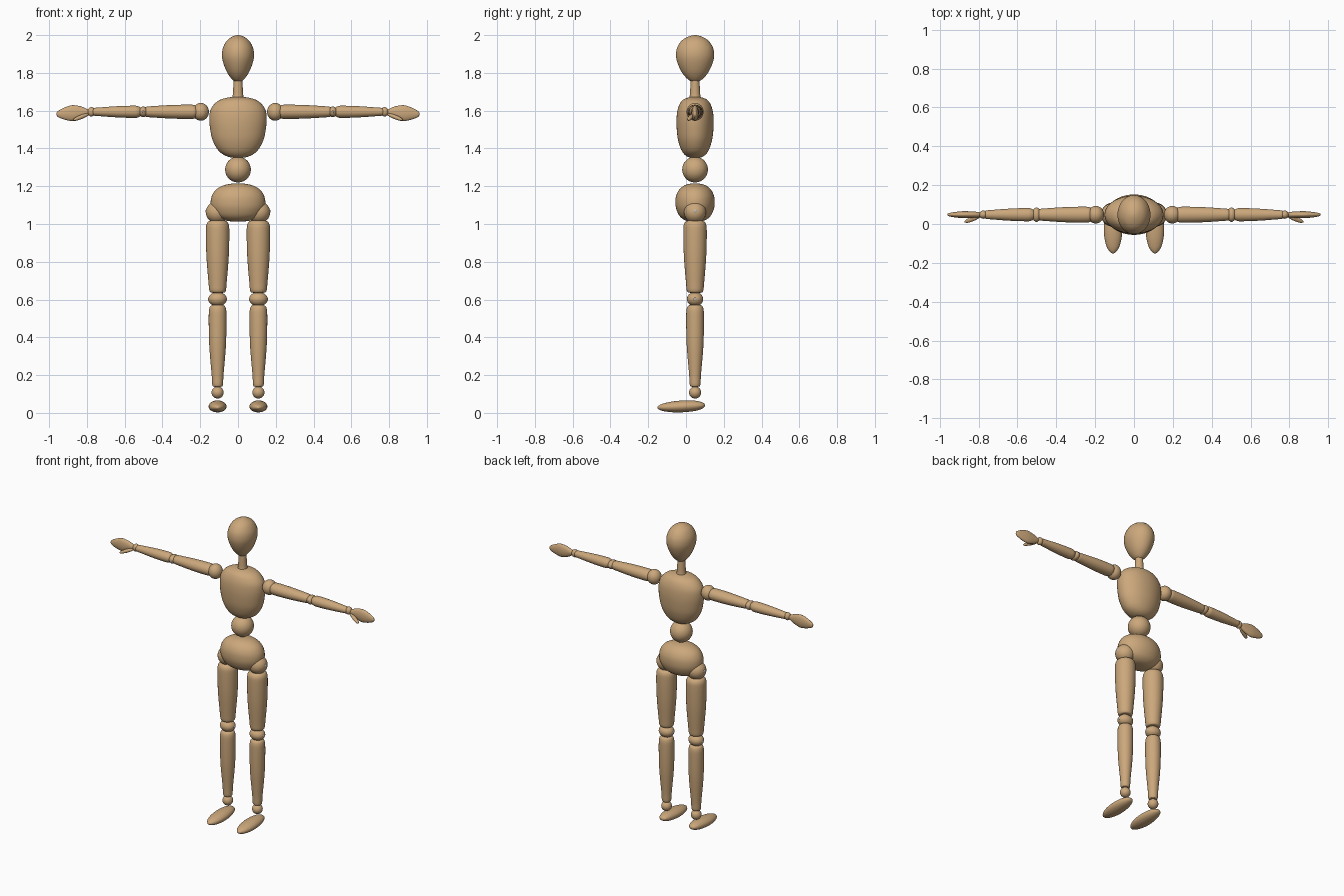
import bpy, bmesh, math
from mathutils import Vector

cube = bpy.data.objects.get("Cube")
if cube:
    bpy.data.objects.remove(cube, do_unlink=True)


def material(name, rgb):
    m = bpy.data.materials.new(name)
    m.use_nodes = True
    m.diffuse_color = (*rgb, 1)
    bsdf = next(n for n in m.node_tree.nodes if n.type == 'BSDF_PRINCIPLED')
    bsdf.inputs["Base Color"].default_value = (*rgb, 1)
    return m


WOOD = material("light wood", (0.60, 0.39, 0.20))
STEEL = material("steel", (0.50, 0.50, 0.52))
CY = 0.048      # depth of the body axis
SEGMENTS = 40
made = []


def smooth_profile(pts, steps=6):
    """Catmull-Rom through (height, u radius, v radius), round at closed poles."""
    p = [Vector(q) for q in pts]
    flip = lambda q: Vector((q.x, -q.y, -q.z))
    p = [flip(p[1])] + p + [flip(p[-2])]
    out = []
    for a, b, c, d in zip(p, p[1:], p[2:], p[3:]):
        for i in range(steps):
            t = i / steps
            out.append(0.5 * (2 * b + (c - a) * t + (2 * a - 5 * b + 4 * c - d) * t * t
                              + (3 * b - a - 3 * c + d) * t ** 3))
    return out + [p[-2]]


def turned(name, profile, origin=(0, CY, 0), axis=(0, 0, 1), u=(1, 0, 0), side=1, mat=WOOD):
    """Turned part with an oval section, along any axis, mirrored for side -1."""
    origin, axis, u = Vector(origin), Vector(axis).normalized(), Vector(u)
    u = (u - axis * u.dot(axis)).normalized()
    v = axis.cross(u)
    bm = bmesh.new()

    def vert(co):
        return bm.verts.new((co.x * side, co.y, co.z))

    prof = smooth_profile(profile)
    low = vert(origin + axis * prof[0].x)
    high = vert(origin + axis * prof[-1].x)
    rings = []
    for h, ru, rv in prof[1:-1]:
        ring = []
        for k in range(SEGMENTS):
            a = math.tau * k / SEGMENTS
            ring.append(vert(origin + axis * h + u * ru * math.cos(a) + v * rv * math.sin(a)))
        rings.append(ring)
    for k in range(SEGMENTS):
        n = (k + 1) % SEGMENTS
        bm.faces.new((low, rings[0][n], rings[0][k]))
        bm.faces.new((high, rings[-1][k], rings[-1][n]))
        for a, b in zip(rings, rings[1:]):
            bm.faces.new((a[k], a[n], b[n], b[k]))
    bmesh.ops.recalc_face_normals(bm, faces=bm.faces)
    me = bpy.data.meshes.new(name)
    bm.to_mesh(me)
    bm.free()
    me.materials.append(mat)
    ob = bpy.data.objects.new(name, me)
    bpy.context.collection.objects.link(ob)
    made.append(ob)


def ball(name, centre, radii, side=1, mat=WOOD):
    rx, ry, rz = radii
    angles = [math.pi * i / 8 for i in range(9)]
    prof = [(-rz * math.cos(a), rx * math.sin(a), ry * math.sin(a)) for a in angles]
    turned(name, prof, centre, side=side, mat=mat)


def limb(name, length, r0, r1, belly, origin, axis, u, side, flat=1.0):
    """Tapered rod with rounded ends."""
    prof = [(0, 0), (0.002, r0 * 0.6), (0.018, r0 * 0.92), (length * 0.16, r0),
            (length * 0.5, belly), (length * 0.85, r1 * 1.05), (length - 0.010, r1 * 0.93),
            (length - 0.001, r1 * 0.6), (length, 0)]
    turned(name, [(h, r, r * flat) for h, r in prof], origin, axis, u, side)


# Head, neck, trunk
turned("head", [(1.75, 0, 0), (1.763, 0.028, 0.034), (1.80, 0.056, 0.068), (1.85, 0.077, 0.092),
                (1.895, 0.085, 0.101), (1.94, 0.077, 0.092), (1.98, 0.049, 0.059), (2.0, 0, 0)])
turned("neck", [(1.64, 0, 0), (1.645, 0.03, 0.03), (1.69, 0.027, 0.027),
                (1.76, 0.023, 0.023), (1.79, 0.02, 0.02), (1.80, 0, 0)])
turned("chest", [(1.35, 0, 0), (1.356, 0.052, 0.040), (1.385, 0.100, 0.069), (1.44, 0.133, 0.089),
                 (1.50, 0.147, 0.097), (1.56, 0.152, 0.098), (1.61, 0.143, 0.091),
                 (1.65, 0.108, 0.072), (1.668, 0.06, 0.042), (1.674, 0, 0)])
ball("waist_ball", (0, CY, 1.288), (0.068, 0.068, 0.068))
turned("pelvis", [(1.013, 0, 0), (1.018, 0.065, 0.048), (1.040, 0.115, 0.080), (1.075, 0.138, 0.098),
                  (1.11, 0.145, 0.104), (1.15, 0.138, 0.100), (1.185, 0.113, 0.081),
                  (1.208, 0.065, 0.048), (1.215, 0, 0)])

for side, tag in ((1, "left_"), (-1, "right_")):
    # Leg
    X = 0.108
    down, right = (0, 0, -1), (1, 0, 0)
    ball(tag + "hip_ball", (0.110, CY, 1.062), (0.060, 0.058, 0.058), side)
    limb(tag + "thigh", 0.385, 0.062, 0.046, 0.059, (X, CY, 1.02), down, right, side)
    ball(tag + "knee_joint", (X, CY, 0.602), (0.049, 0.043, 0.038), side)
    limb(tag + "shin", 0.435, 0.047, 0.030, 0.044, (X, CY, 0.573), down, right, side)
    ball(tag + "ankle_ball", (X, CY, 0.108), (0.032, 0.032, 0.032), side)
    turned(tag + "foot", [(-0.126, 0, 0), (-0.117, 0.022, 0.014), (-0.08, 0.038, 0.026),
                          (-0.02, 0.047, 0.031), (0.04, 0.045, 0.029), (0.09, 0.033, 0.021),
                          (0.117, 0.016, 0.011), (0.126, 0, 0)],
           (X, -0.026, 0.034), (0, -1, -0.05), right, side)

    # Arm
    Z = 1.594
    out, back = (1, 0, 0), (0, 1, 0)
    ball(tag + "shoulder_ball", (0.197, CY, Z), (0.043, 0.045, 0.047), side)
    limb(tag + "upper_arm", 0.285, 0.041, 0.031, 0.039, (0.21, CY, Z), out, back, side, 0.92)
    ball(tag + "elbow_joint", (0.502, CY, Z), (0.024, 0.036, 0.028), side)
    limb(tag + "forearm", 0.26, 0.034, 0.023, 0.031, (0.512, CY, Z), out, back, side, 0.95)
    ball(tag + "wrist_ball", (0.776, CY, Z), (0.021, 0.021, 0.025), side)
    turned(tag + "hand", [(0, 0, 0), (0.006, 0.012, 0.014), (0.04, 0.016, 0.032),
                          (0.085, 0.018, 0.042), (0.125, 0.015, 0.034), (0.158, 0.010, 0.020),
                          (0.170, 0.006, 0.011), (0.173, 0, 0)],
           (0.788, CY, Z - 0.001), (1, 0, -0.07), back, side)
    turned(tag + "thumb", [(0, 0, 0), (0.006, 0.008, 0.007), (0.04, 0.012, 0.011),
                           (0.075, 0.010, 0.009), (0.088, 0.005, 0.005), (0.092, 0, 0)],
           (0.792, 0.042, 1.582), (0.075, -0.03, -0.03), back, side)

    # Joint pins
    ball(tag + "hip_pin", (0.166, CY, 1.068), (0.006, 0.010, 0.010), side, STEEL)
    for end in (-1, 1):
        ball(tag + "knee_pin", (X + end * 0.047, CY, 0.602), (0.004, 0.008, 0.008), side, STEEL)
        ball(tag + "elbow_pin", (0.502, CY + end * 0.034, Z), (0.006, 0.004, 0.006), side, STEEL)

# Smooth shading
bpy.ops.object.select_all(action='DESELECT')
for ob in made:
    ob.select_set(True)
bpy.context.view_layer.objects.active = made[0]
bpy.ops.object.shade_smooth_by_angle(angle=math.radians(40))
